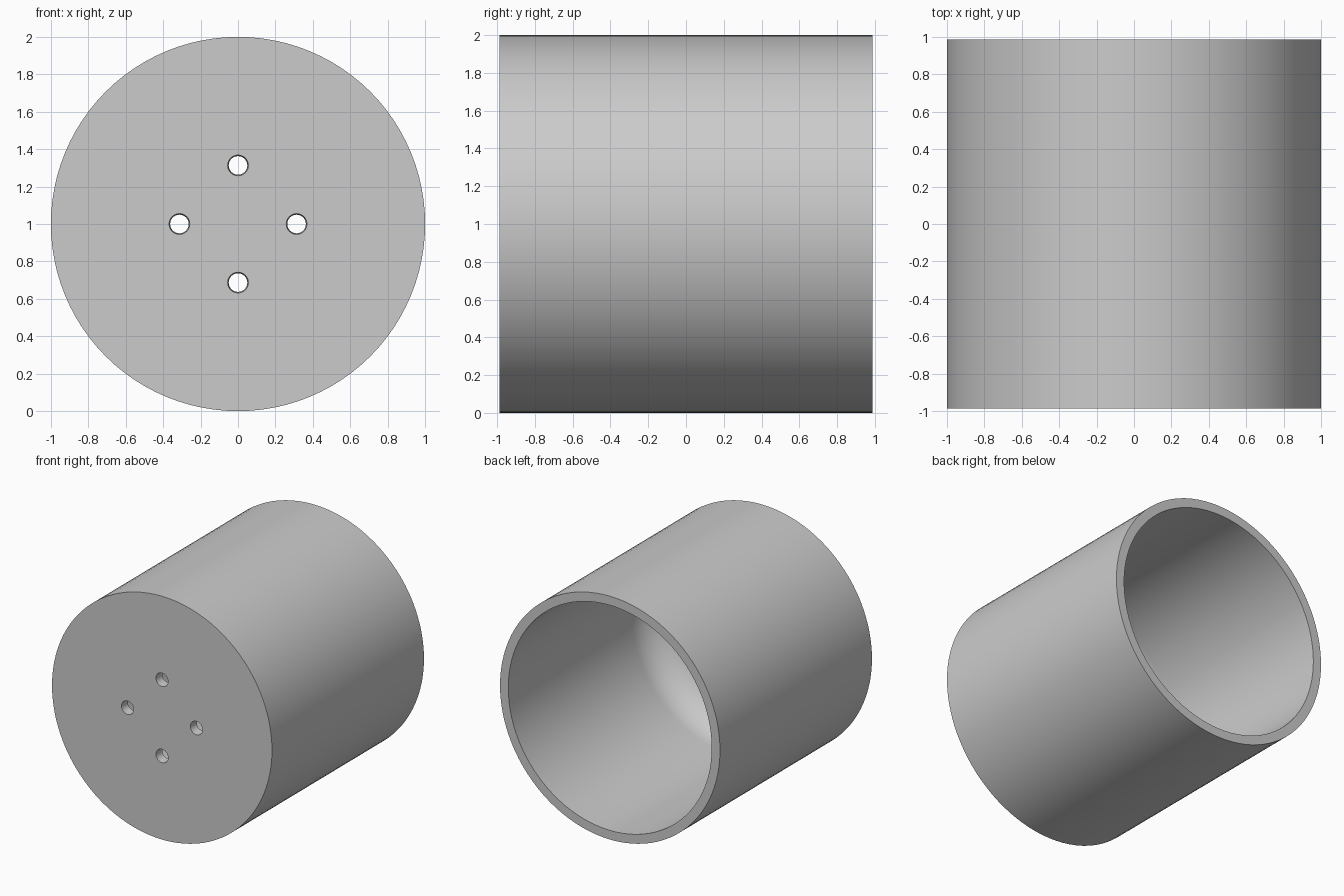
import bpy, bmesh, math
from mathutils import Matrix, Vector

cube = bpy.data.objects.get("Cube")
if cube:
    bpy.data.objects.remove(cube, do_unlink=True)

SEGMENTS = 96
OUTER, INNER = 1.0, 0.925
HALF = 0.987        # half of the length along y
FLOOR = 0.075       # thickness of the closed end
FILLET = 0.3        # rounding between inner wall and floor
HOLE_RING = 0.313   # distance of the holes from the axis
CENTRE = Vector((0, 0, 1))

grey = bpy.data.materials.new("plain grey")
grey.use_nodes = True
colour = (0.6, 0.6, 0.6, 1)
grey.diffuse_color = colour
grey.node_tree.nodes["Principled BSDF"].inputs["Base Color"].default_value = colour


def make_object(name, bm):
    bmesh.ops.recalc_face_normals(bm, faces=bm.faces)
    mesh = bpy.data.meshes.new(name)
    bm.to_mesh(mesh)
    bm.free()
    mesh.materials.append(grey)
    obj = bpy.data.objects.new(name, mesh)
    bpy.context.collection.objects.link(obj)
    return obj


# Cup: a lathed profile of (radius, y), closed at the front and open at the back
profile = [(OUTER, -HALF), (OUTER, HALF), (INNER, HALF)]
for i in range(13):
    a = math.radians(90 * i / 12)
    profile.append((INNER - FILLET + FILLET * math.cos(a),
                    FLOOR - HALF + FILLET - FILLET * math.sin(a)))

bm = bmesh.new()
rings = []
for r, y in profile:
    angles = [math.tau * k / SEGMENTS for k in range(SEGMENTS)]
    rings.append([bm.verts.new(CENTRE + Vector((r * math.cos(a), y, r * math.sin(a))))
                  for a in angles])
for low, high in zip(rings, rings[1:]):
    for k in range(SEGMENTS):
        n = (k + 1) % SEGMENTS
        bm.faces.new((low[k], low[n], high[n], high[k]))
bm.faces.new(rings[0])
bm.faces.new(rings[-1])
cup = make_object("cup_body", bm)

# Four slightly tapered holes through the closed end
bm = bmesh.new()
for k in range(4):
    a = math.pi / 2 * k
    spot = CENTRE + Vector((HOLE_RING * math.cos(a), FLOOR / 2 - HALF, HOLE_RING * math.sin(a)))
    bmesh.ops.create_cone(bm, cap_ends=True, segments=32, radius1=0.048, radius2=0.057,
                          depth=FLOOR * 1.6,
                          matrix=Matrix.Translation(spot) @ Matrix.Rotation(math.pi / 2, 4, 'X'))
cutter = make_object("hole_cutter", bm)
cutter.hide_render = True

cut = cup.modifiers.new("holes", 'BOOLEAN')
cut.operation = 'DIFFERENCE'
cut.solver = 'EXACT'
cut.object = cutter
bpy.ops.object.select_all(action='DESELECT')
cup.select_set(True)
bpy.context.view_layer.objects.active = cup
bpy.ops.object.modifier_apply(modifier=cut.name)
bpy.data.objects.remove(cutter, do_unlink=True)

# Smooth walls with crisp rims
bpy.ops.object.shade_smooth_by_angle(angle=math.radians(30))
